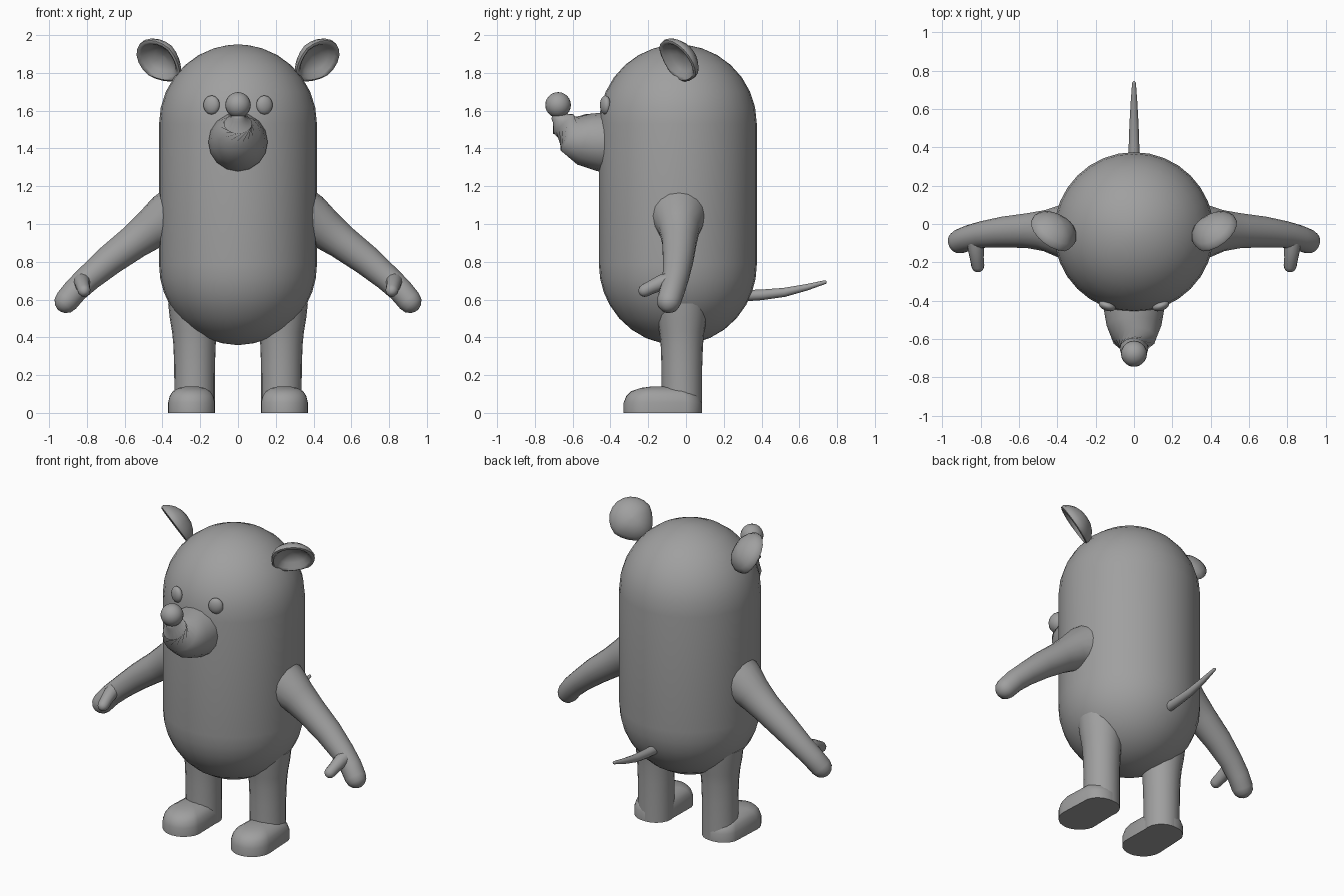
import bpy, bmesh, math
from mathutils import Vector, Matrix

if "Cube" in bpy.data.objects:
    bpy.data.objects.remove(bpy.data.objects["Cube"])

grey = bpy.data.materials.new("plain grey")
grey.diffuse_color = (0.35, 0.35, 0.35, 1)
grey.use_nodes = True
grey.node_tree.nodes["Principled BSDF"].inputs["Base Color"].default_value = grey.diffuse_color


def finish(name, bm, angle=50):
    bmesh.ops.recalc_face_normals(bm, faces=bm.faces)
    mesh = bpy.data.meshes.new(name)
    bm.to_mesh(mesh)
    bm.free()
    mesh.materials.append(grey)
    ob = bpy.data.objects.new(name, mesh)
    bpy.context.collection.objects.link(ob)
    bpy.ops.object.select_all(action='DESELECT')
    ob.select_set(True)
    bpy.context.view_layer.objects.active = ob
    bpy.ops.object.shade_smooth_by_angle(angle=math.radians(angle))
    return ob


def skin(name, rings, mirror=1, angle=50):
    """Join rings of points into a closed, capped skin."""
    bm = bmesh.new()
    loops = [[bm.verts.new((p[0] * mirror, p[1], p[2])) for p in r] for r in rings]
    n = len(loops[0])
    for a, b in zip(loops, loops[1:]):
        for i in range(n):
            j = (i + 1) % n
            bm.faces.new((a[i], a[j], b[j], b[i]))
    bm.faces.new(loops[0])
    bm.faces.new(loops[-1])
    return finish(name, bm, angle)


def tube(name, stations, n=16, mirror=1, angle=50):
    """Round tube through (x, y, z, radius) stations, with a rounded tip."""
    pts = [Vector(s[:3]) for s in stations]
    radii = [s[3] for s in stations]
    end = (pts[-1] - pts[-2]).normalized()
    tip, r = pts[-1].copy(), radii[-1]
    for a in (30, 55, 75, 87):
        pts.append(tip + end * r * math.sin(math.radians(a)))
        radii.append(r * math.cos(math.radians(a)))
    rings = []
    for k, (p, r) in enumerate(zip(pts, radii)):
        t = (pts[min(k + 1, len(pts) - 1)] - pts[max(k - 1, 0)]).normalized()
        ref = Vector((0, 1, 0)) if abs(t.y) < 0.8 else Vector((1, 0, 0))
        u = t.cross(ref).normalized()
        v = t.cross(u)
        rings.append([p + (u * math.cos(w) + v * math.sin(w)) * r
                      for w in (math.tau * i / n for i in range(n))])
    return skin(name, rings, mirror, angle)


def ellipsoid(name, centre, size, turn=0, segs=20):
    bm = bmesh.new()
    m = (Matrix.Translation(centre) @ Matrix.Rotation(turn, 4, 'Z')
         @ Matrix.Diagonal((*size, 1)))
    bmesh.ops.create_uvsphere(bm, u_segments=segs, v_segments=12, radius=1, matrix=m)
    return finish(name, bm)


# Body: one upright capsule
R, CY = 0.418, -0.043
profile = [(R * math.sin(math.radians(a)), 0.785 - 0.425 * math.cos(math.radians(a)))
           for a in (2, 12, 24, 36, 48, 60, 70, 80, 90)]
profile += [(R * math.cos(math.radians(a)), 1.53 + 0.42 * math.sin(math.radians(a)))
            for a in (0, 12, 24, 36, 48, 60, 72, 82, 88)]
skin("body", [[(r * math.cos(math.tau * i / 32), CY + r * math.sin(math.tau * i / 32), z)
               for i in range(32)] for r, z in profile])

# Snout curving up to a ball nose
tube("snout", [(0, -0.38, 1.435, 0.155), (0, -0.45, 1.435, 0.157),
               (0, -0.53, 1.45, 0.143), (0, -0.60, 1.485, 0.115),
               (0, -0.65, 1.53, 0.075), (0, -0.672, 1.56, 0.04)])
ellipsoid("nose", (0, -0.677, 1.63), (0.068, 0.068, 0.068))

# Tail
tube("tail", [(0, 0.30, 0.62, 0.03), (0, 0.40, 0.625, 0.028), (0, 0.52, 0.638, 0.024),
              (0, 0.64, 0.665, 0.017), (0, 0.735, 0.692, 0.010)], 12)


def foot_ring(z, s):
    """Foot outline: wide round toe, narrower round heel, scaled by s."""
    ring = []
    for i in range(28):
        a = math.tau * i / 28
        c, sn = math.cos(a), math.sin(a)
        x = c * (0.125 if sn <= 0 else 0.118)
        y = -0.205 + 0.125 * sn if sn <= 0 else -0.02 + 0.105 * sn
        ring.append((0.245 + x * s, -0.13 + (y + 0.13) * s, z))
    return ring


def ear(name, side):
    """Cupped disc opening outward, forward and down, tapering to the head."""
    n = Vector((0.5, -0.68, -0.54)).normalized()
    inward = Vector((-0.7, -0.1, -0.7))
    u = (inward - n * inward.dot(n)).normalized()
    v = n.cross(u)
    centre = Vector((0.403, -0.022, 1.878))
    cup = [(0.005, -0.055), (0.045, -0.05), (0.085, -0.033), (0.117, -0.005),
           (0.133, 0.02), (0.132, 0.035), (0.12, 0.04), (0.106, 0.03),
           (0.085, 0.005), (0.05, -0.015), (0.005, -0.022)]
    rings = []
    for r, h in cup:
        ring = []
        for i in range(20):
            a = math.tau * i / 20
            taper = 1 - 0.25 * max(0, math.cos(a))
            ring.append(centre + u * r * math.cos(a) * 1.03
                        + v * r * math.sin(a) * taper + n * h)
        rings.append(ring)
    skin(name, rings, side, 60)


# Paired parts
for side, tag in ((1, "right"), (-1, "left")):
    tube(f"{tag}_arm", [(0.30, -0.04, 1.05, 0.17), (0.39, -0.038, 1.02, 0.135),
                        (0.46, -0.035, 0.972, 0.108), (0.55, -0.035, 0.905, 0.092),
                        (0.68, -0.042, 0.808, 0.081), (0.79, -0.055, 0.715, 0.07),
                        (0.86, -0.072, 0.65, 0.066), (0.908, -0.09, 0.592, 0.064)],
         18, side)
    tube(f"{tag}_thumb", [(0.83, -0.07, 0.70, 0.045), (0.825, -0.13, 0.69, 0.042),
                          (0.82, -0.18, 0.667, 0.036), (0.815, -0.218, 0.648, 0.034)],
         12, side)
    # Legs widen where they run into the body
    leg = [(0.0, 0.107), (0.12, 0.107), (0.25, 0.108), (0.36, 0.112),
           (0.43, 0.119), (0.50, 0.131), (0.58, 0.14)]
    skin(f"{tag}_leg", [[(0.23 + r * math.cos(math.tau * i / 20),
                          -0.022 + r * math.sin(math.tau * i / 20), z)
                         for i in range(20)] for z, r in leg], side)
    skin(f"{tag}_foot", [foot_ring(z, s) for z, s in
                         ((0, 1), (0.055, 1), (0.09, 0.93), (0.115, 0.8),
                          (0.132, 0.55), (0.14, 0.25))], side)
    ellipsoid(f"{tag}_eye", (side * 0.14, -0.427, 1.63), (0.045, 0.026, 0.05), side * 0.33)
    ear(f"{tag}_ear", side)
